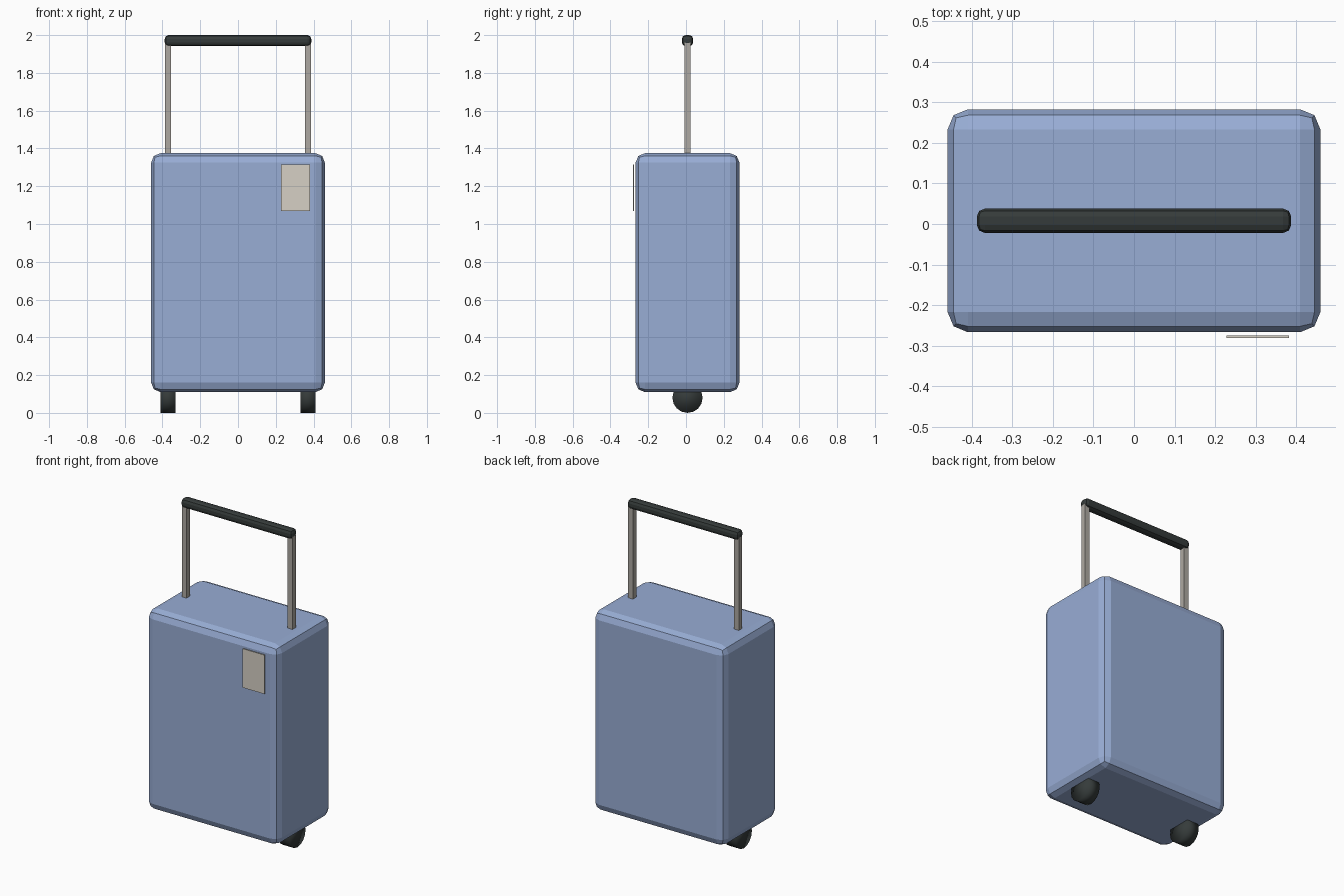
import bpy
import math

if "Cube" in bpy.data.objects:
    bpy.data.objects.remove(bpy.data.objects["Cube"])


def material(name, rgb):
    m = bpy.data.materials.new(name)
    m.diffuse_color = (*rgb, 1)
    m.use_nodes = True
    m.node_tree.nodes["Principled BSDF"].inputs["Base Color"].default_value = m.diffuse_color
    return m


BLUE = material("dusty_blue", (0.314, 0.418, 0.665))
DARK = material("charcoal", (0.036, 0.044, 0.043))
METAL = material("warm_grey_metal", (0.42, 0.395, 0.36))
CREAM = material("cream", (0.67, 0.63, 0.56))

YC = 0.008  # depth centre of case, wheels and handle


def box(name, center, size, mat, bevel=0):
    bpy.ops.mesh.primitive_cube_add(size=1, location=center)
    ob = bpy.context.object
    ob.name = name
    ob.scale = size
    bpy.ops.object.transform_apply(location=False, rotation=False, scale=True)
    ob.data.materials.append(mat)
    if bevel:
        mod = ob.modifiers.new("rounded_edges", 'BEVEL')
        mod.width = bevel
        mod.segments = 2
    return ob


# Suitcase shell
box("case_body", (0, YC, 0.7425), (0.92, 0.55, 1.265), BLUE, 0.05)

# Luggage tag plate, floating just ahead of the front face
box("tag", (0.305, -0.278, 1.193), (0.154, 0.006, 0.246), CREAM)

# Pull handle grip
box("handle_grip", (0, YC, 1.971), (0.776, 0.06, 0.058), DARK, 0.02)

for side, x in (("left", -0.37), ("right", 0.37)):
    # Telescopic post
    box(side + "_handle_post", (x, YC, 1.65), (0.033, 0.033, 0.62), METAL)
    # Wheel, partly sunk into the case
    bpy.ops.mesh.primitive_cylinder_add(
        vertices=16, radius=0.08, depth=0.08,
        location=(x, YC, 0.08), rotation=(0, math.pi / 2, 0))
    wheel = bpy.context.object
    wheel.name = side + "_wheel"
    wheel.data.materials.append(DARK)
    bpy.ops.object.shade_smooth()
